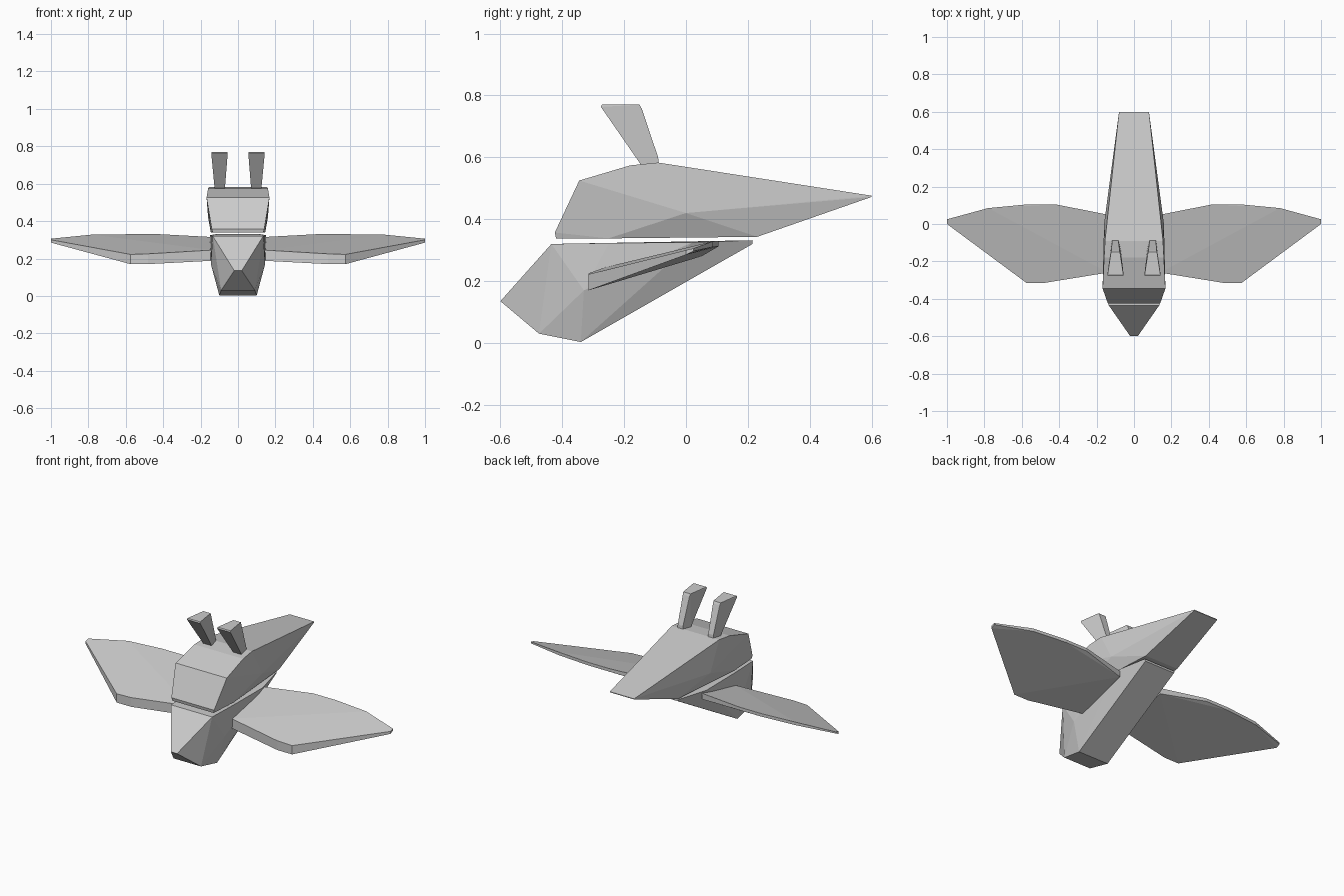
import bpy, bmesh, math


def hull(name, points):
    """Convex faceted solid around a handful of corner points."""
    bm = bmesh.new()
    for p in points:
        bm.verts.new(p)
    res = bmesh.ops.convex_hull(bm, input=bm.verts[:])
    loose = [v for v in bm.verts if not v.link_faces]
    bmesh.ops.delete(bm, geom=loose, context='VERTS')
    bmesh.ops.dissolve_limit(bm, angle_limit=math.radians(2),
                             verts=bm.verts[:], edges=bm.edges[:])
    bmesh.ops.recalc_face_normals(bm, faces=bm.faces[:])
    mesh = bpy.data.meshes.new(name)
    bm.to_mesh(mesh)
    bm.free()
    ob = bpy.data.objects.new(name, mesh)
    bpy.context.collection.objects.link(ob)
    return ob


def both_sides(half):
    return [(s * x, y, z) for x, y, z in half for s in (-1, 1)]


# Upper body: blunt face tapering to a long flat tail
hull("upper_body", both_sides([
    (0.135, -0.42, 0.338), (0.14, -0.424, 0.357), (0.168, -0.345, 0.525),
    (0.16, -0.18, 0.574), (0.155, -0.09, 0.583), (0.08, 0.60, 0.476),
    (0.08, 0.60, 0.472), (0.11, 0.23, 0.343), (0.145, -0.25, 0.338),
    (0.16, 0.0, 0.42)]))

# Lower body: pointed jaw with a slanted underside
hull("lower_body", both_sides([
    (0.02, -0.60, 0.135), (0.135, -0.435, 0.32), (0.145, -0.25, 0.323),
    (0.105, 0.215, 0.332), (0.10, 0.215, 0.32), (0.10, -0.34, 0.003),
    (0.09, -0.475, 0.03), (0.145, -0.33, 0.17), (0.15, 0.02, 0.325)]))

# Wing outline: x, y, bottom z, top z
wing = [(0.14, 0.05, 0.28, 0.315), (0.42, 0.105, 0.312, 0.33),
        (0.57, 0.105, 0.312, 0.33), (0.78, 0.085, 0.31, 0.328),
        (1.0, 0.025, 0.297, 0.306), (1.0, 0.0, 0.285, 0.30),
        (0.575, -0.315, 0.17, 0.222), (0.48, -0.315, 0.17, 0.225),
        (0.14, -0.26, 0.188, 0.245)]

# Antenna: flared prism leaning forward
antenna = [(0.07, -0.145, 0.575), (0.125, -0.145, 0.575),
           (0.083, -0.088, 0.575), (0.117, -0.088, 0.575),
           (0.083, -0.09, 0.60), (0.117, -0.09, 0.60),
           (0.055, -0.275, 0.763), (0.143, -0.275, 0.763),
           (0.057, -0.272, 0.77), (0.141, -0.272, 0.77),
           (0.075, -0.15, 0.77), (0.123, -0.15, 0.77),
           (0.077, -0.143, 0.757), (0.121, -0.143, 0.757)]

for side, s in (("left", -1), ("right", 1)):
    hull(side + "_wing", [(s * x, y, z) for x, y, lo, hi in wing for z in (lo, hi)])
    hull(side + "_antenna", [(s * x, y, z) for x, y, z in antenna])
